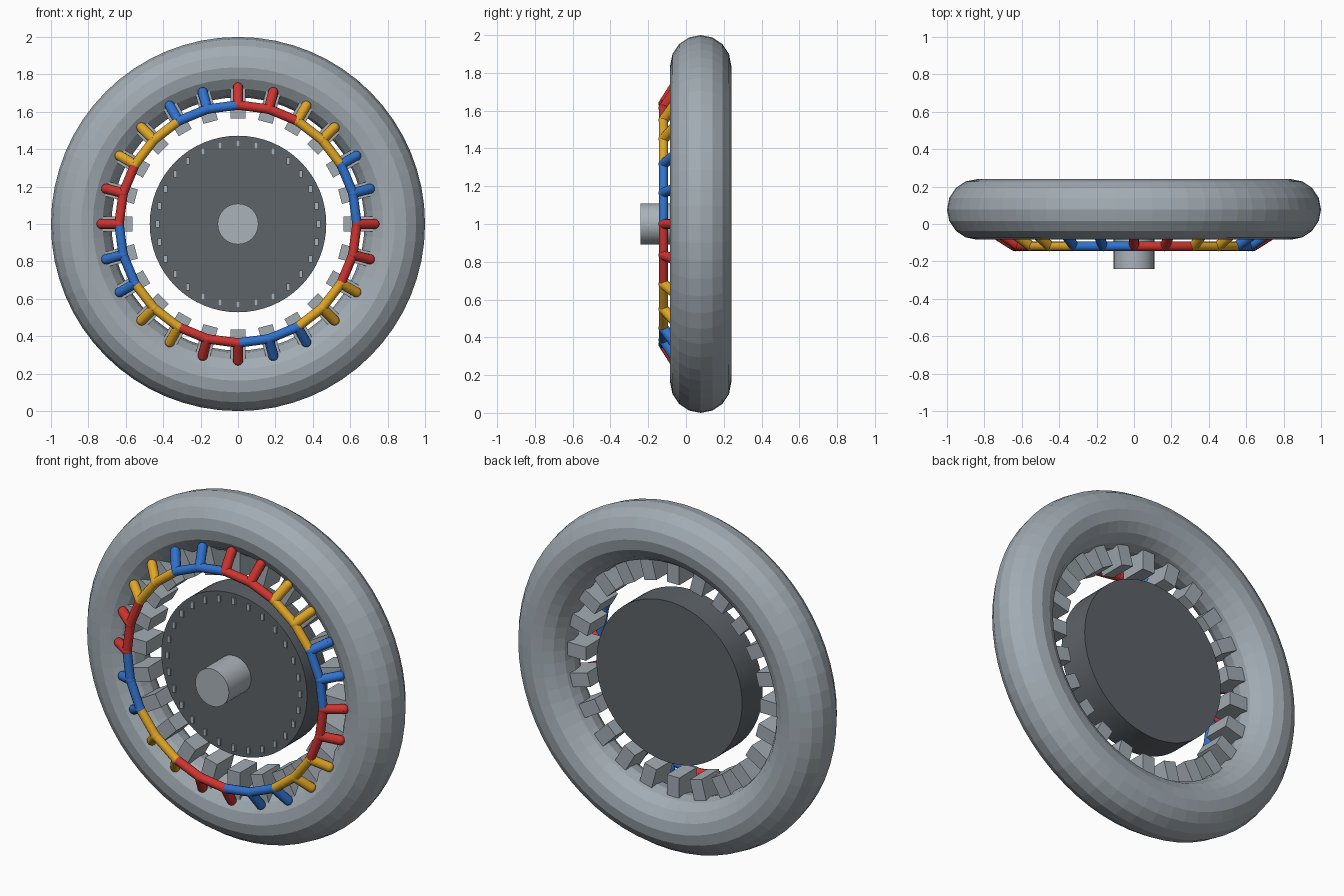
import bpy
import math
from math import sin, cos, pi
from mathutils import Vector, Matrix

if "Cube" in bpy.data.objects:
    bpy.data.objects.remove(bpy.data.objects["Cube"])


def material(name, r, g, b):
    m = bpy.data.materials.new(name)
    m.use_nodes = True
    m.diffuse_color = (r, g, b, 1)
    m.node_tree.nodes["Principled BSDF"].inputs["Base Color"].default_value = (r, g, b, 1)
    return m


steel = material("steel grey", 0.36, 0.41, 0.45)
light_steel = material("light steel", 0.41, 0.455, 0.49)
dark = material("dark grey", 0.11, 0.125, 0.14)
coil_colours = [material("red", 0.62, 0.035, 0.03),
                material("yellow", 0.75, 0.38, 0.02),
                material("blue", 0.03, 0.17, 0.62)]

SLOTS = 24
BARS = 28
COIL_Y = -0.119


def polar(radius, angle, y):
    # Point on the wheel, with the angle measured clockwise from the top
    return Vector((radius * sin(angle), y, 1 + radius * cos(angle)))


def finish(name, mat, smooth=False):
    ob = bpy.context.object
    ob.name = name
    ob.data.name = name
    ob.data.materials.append(mat)
    if smooth:
        bpy.ops.object.shade_smooth_by_angle(angle=math.radians(40))
    return ob


def rod(name, start, end, radius, mat, sides=12):
    axis = end - start
    bpy.ops.mesh.primitive_cylinder_add(
        vertices=sides, radius=radius, depth=axis.length,
        location=(start + end) / 2,
        rotation=axis.to_track_quat('Z', 'Y').to_euler())
    return finish(name, mat, True)


def ball(name, centre, radius, mat):
    bpy.ops.mesh.primitive_uv_sphere_add(
        segments=12, ring_count=8, radius=radius, location=centre)
    return finish(name, mat, True)


def box(name, centre, size, angle, mat):
    bpy.ops.mesh.primitive_cube_add(size=1, location=centre, rotation=(0, angle, 0))
    ob = finish(name, mat)
    ob.data.transform(Matrix.Diagonal((*size, 1)))
    return ob


# Outer ring
bpy.ops.mesh.primitive_torus_add(
    major_radius=0.838, minor_radius=0.162, major_segments=64, minor_segments=16,
    location=(0, 0.078, 1), rotation=(pi / 2, 0, 0))
finish("outer_ring", steel)

# Rotor disc and shaft
rod("rotor", Vector((0, -0.035, 1)), Vector((0, 0.155, 1)), 0.472, dark, 64)
rod("shaft", Vector((0, -0.24, 1)), Vector((0, 0.0, 1)), 0.109, light_steel, 32)

# Small upright bar ends around the rotor face
for i in range(BARS):
    box("rotor_bar", polar(0.43, 2 * pi * i / BARS, -0.035), (0.02, 0.02, 0.038), 0, light_steel)

# Teeth and coil ends, one colour for each pair of slots
for i in range(SLOTS):
    a = 2 * pi * i / SLOTS
    b = 2 * pi * (i + 1) / SLOTS
    mat = coil_colours[i // 2 % 3]
    box("tooth", polar(0.645, a, 0.04), (0.08, 0.16, 0.16), a, steel)
    bend = polar(0.636, a, COIL_Y)
    tip = polar(0.729, a, -0.06)
    rod("coil_leg", bend, tip, 0.027, mat)
    rod("coil_span", bend, polar(0.636, b, COIL_Y), 0.025, mat)
    # Rounded joint and end
    ball("coil_bend", bend, 0.027, mat)
    ball("coil_tip", tip, 0.027, mat)
